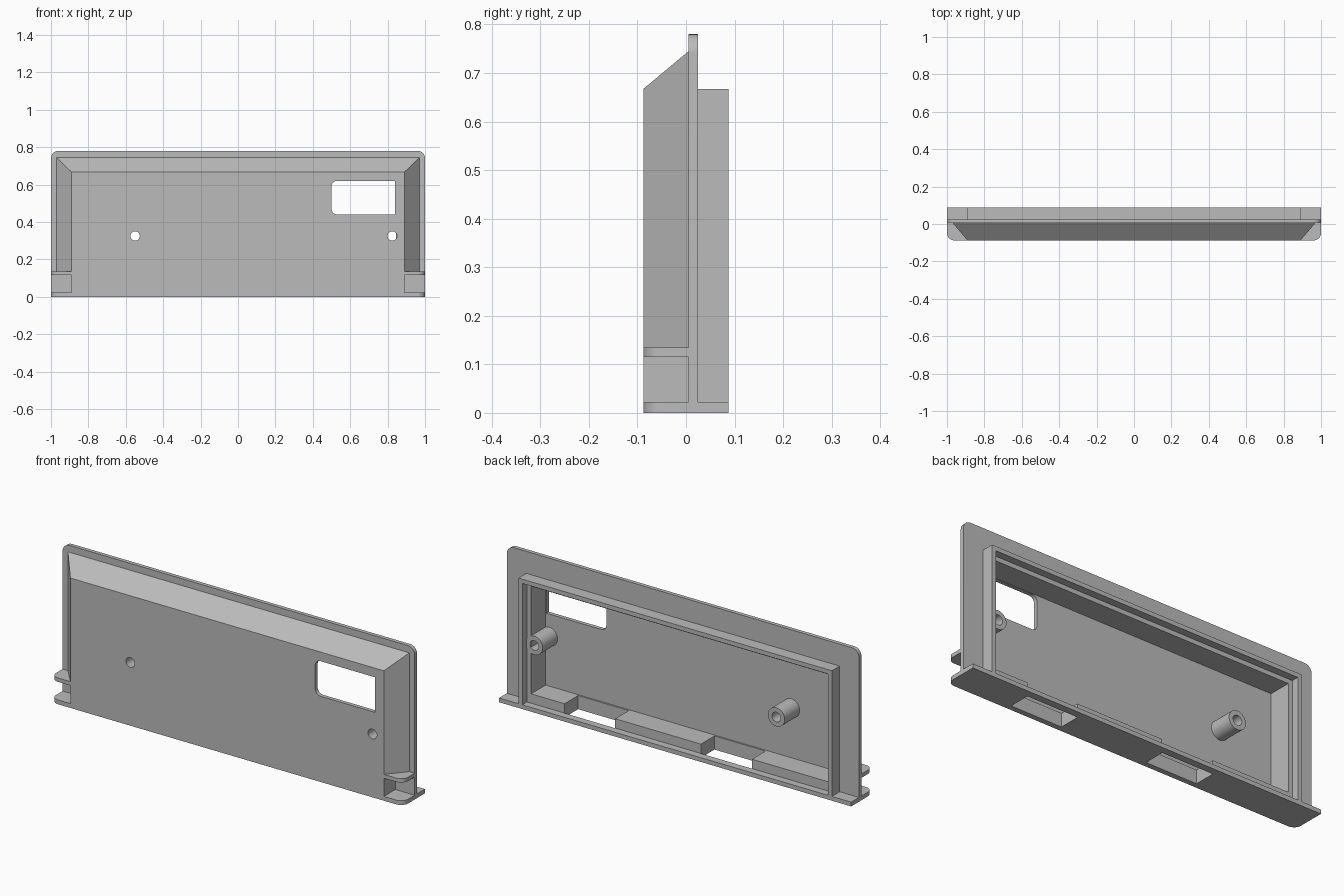
import bpy, bmesh, math
from mathutils import Vector

cube = bpy.data.objects.get("Cube")
if cube:
    bpy.data.objects.remove(cube, do_unlink=True)

grey = bpy.data.materials.new("plain_grey")
grey.use_nodes = True
COLOUR = (0.5, 0.5, 0.5, 1)
grey.diffuse_color = COLOUR
grey.node_tree.nodes["Principled BSDF"].inputs["Base Color"].default_value = COLOUR

FRONT, PLATE_BACK, LEDGE, BACK = -0.088, -0.068, 0.05, 0.088
BASE = 0.022


def finish(bm, name):
    bmesh.ops.recalc_face_normals(bm, faces=bm.faces)
    mesh = bpy.data.meshes.new(name)
    bm.to_mesh(mesh)
    bm.free()
    mesh.materials.append(grey)
    ob = bpy.data.objects.new(name, mesh)
    bpy.context.collection.objects.link(ob)
    return ob


def outline(u0, u1, v0, v1, radii=(0, 0, 0, 0)):
    """Rectangle outline, corner radii from lower left anticlockwise."""
    pts = []
    corners = [(u0, v0, 1, 1), (u1, v0, -1, 1), (u1, v1, -1, -1), (u0, v1, 1, -1)]
    for i, ((u, v, su, sv), r) in enumerate(zip(corners, radii)):
        if not r:
            pts.append((u, v))
            continue
        for k in range(9):
            a = math.pi * (1 + i / 2 + k / 16)
            pts.append((u + su * r + r * math.cos(a), v + sv * r + r * math.sin(a)))
    return pts


def prism(name, pts, lo, hi, axis="y"):
    """Extrude an outline along y (outline in xz) or z (outline in xy)."""
    place = (lambda u, v, d: (u, d, v)) if axis == "y" else (lambda u, v, d: (u, v, d))
    bm = bmesh.new()
    face = bm.faces.new([bm.verts.new(place(u, v, lo)) for u, v in pts])
    ext = bmesh.ops.extrude_face_region(bm, geom=[face])
    shift = Vector(place(0, 0, hi - lo))
    for g in ext["geom"]:
        if isinstance(g, bmesh.types.BMVert):
            g.co += shift
    return finish(bm, name)


def block(name, x0, x1, y0, y1, z0, z1):
    return prism(name, outline(x0, x1, z0, z1), y0, y1)


def circle(x, z, r, n=32):
    return [(x + r * math.cos(2 * math.pi * i / n), z + r * math.sin(2 * math.pi * i / n))
            for i in range(n)]


def combine(target, other, operation):
    mod = target.modifiers.new("join", "BOOLEAN")
    mod.operation, mod.solver, mod.object = operation, "EXACT", other
    bpy.context.view_layer.objects.active = target
    bpy.ops.object.modifier_apply(modifier=mod.name)
    bpy.data.objects.remove(other, do_unlink=True)


# Front shell with slanted top and sides
body = block("panel_body", -0.89, 0.89, FRONT, 0.015, 0.125, 0.667)
for v in body.data.vertices:
    if v.co.y > 0:
        v.co.x += math.copysign(0.088, v.co.x)
        if v.co.z > 0.5:
            v.co.z += 0.086

# Lower front, flange, rear rim, base and corner shelves
parts = [
    block("lower_front", -0.89, 0.89, FRONT, 0.015, 0.01, 0.3),
    prism("flange", outline(-1, 1, 0.01, 0.78, (0, 0, 0.04, 0.04)), 0.005, 0.025),
    block("rear_rim", -0.89, 0.89, 0.015, BACK, 0.01, 0.667),
    prism("base", outline(-1, 1, FRONT, BACK, (0.04, 0.04, 0, 0)), 0, BASE, "z"),
    prism("right_shelf", outline(-1, -0.8, FRONT, 0.015, (0.04, 0, 0, 0)), 0.115, 0.135, "z"),
    prism("left_shelf", outline(0.8, 1, FRONT, 0.015, (0, 0.04, 0, 0)), 0.115, 0.135, "z"),
]
for part in parts:
    combine(body, part, "UNION")

# Rear cavity with stepped rim, window, base slots and screw holes
BOSSES = {"right_boss": (-0.55, 0.325), "left_boss": (0.825, 0.325)}
cuts = [
    block("cavity", -0.845, 0.845, PLATE_BACK, 0.12, 0.07, 0.622),
    block("rim_step", -0.868, 0.868, LEDGE, 0.12, BASE, 0.645),
    prism("window", outline(0.5, 0.84, 0.44, 0.62, (0.03, 0, 0, 0.03)), -0.12, -0.06),
    block("left_slot", 0.367, 0.655, -0.06, 0.051, -0.02, 0.1),
    block("right_slot", -0.41, -0.12, -0.06, 0.051, -0.02, 0.1),
]
cuts += [prism("hole", circle(x, z, 0.025), -0.12, -0.06) for x, z in BOSSES.values()]
for cut in cuts:
    combine(body, cut, "DIFFERENCE")

# Hollow screw bosses
objects = [body]
for name, (x, z) in BOSSES.items():
    boss = prism(name, circle(x, z, 0.048), PLATE_BACK - 0.002, LEDGE + 0.003)
    combine(boss, prism("bore", circle(x, z, 0.025), -0.12, 0.12), "DIFFERENCE")
    objects.append(boss)

# Smooth rounded corners, keep edges sharp
bpy.ops.object.select_all(action="DESELECT")
for ob in objects:
    ob.select_set(True)
bpy.context.view_layer.objects.active = body
bpy.ops.object.shade_smooth_by_angle(angle=math.radians(30))
